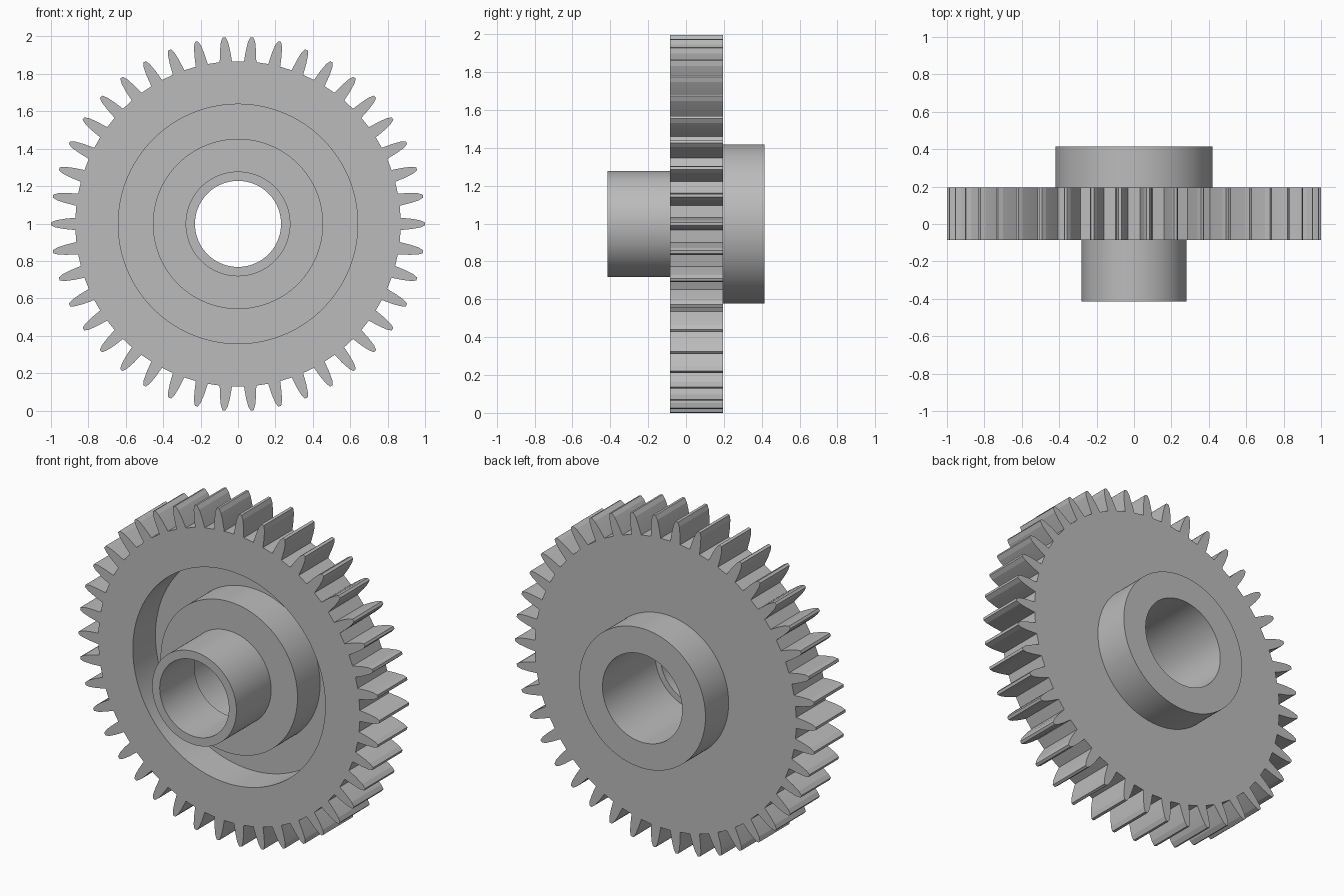
import bpy, bmesh, math

cube = bpy.data.objects.get("Cube")
if cube:
    bpy.data.objects.remove(cube)

TEETH = 42
CENTRE_Z = 0.998
FRONT, BACK = -0.085, 0.195      # faces of the toothed disc
FLOOR = 0.13                     # bottom of the front recess
HUB_FRONT, HUB_BACK = -0.415, 0.415

# One tooth: (radius, half width) from root to tip, mirrored across its axis
flank = [(0.87, 0.033), (0.93, 0.027), (0.975, 0.019), (1.0, 0.008)]
tooth = [(r, -w / r) for r, w in flank] + [(r, w / r) for r, w in reversed(flank)]
outline = [(r, a + i * math.tau / TEETH) for i in range(TEETH) for r, a in tooth]
COUNT = len(outline)

# Cross-section from the bore outwards and back; None stands for the toothed outline
section = [
    (0.23, HUB_FRONT), (0.28, HUB_FRONT), (0.28, FRONT),      # front hub
    (0.455, FRONT), (0.455, FLOOR),                           # raised boss
    (0.64, FLOOR), (0.64, FRONT),                             # recess
    (None, FRONT), (None, BACK),                              # teeth
    (0.42, BACK), (0.42, HUB_BACK),                           # back hub
    (0.265, HUB_BACK), (0.265, FRONT), (0.23, FRONT),         # stepped bore
]


def ring(bm, radius, y):
    """Add one ring of vertices around the gear axis."""
    verts = []
    for i, (r, a) in enumerate(outline):
        if radius is not None:
            r, a = radius, i * math.tau / COUNT + tooth[0][1]
        verts.append(bm.verts.new((r * math.cos(a), y, r * math.sin(a))))
    return verts


# Join neighbouring rings into one closed solid
bm = bmesh.new()
rings = [ring(bm, r, y) for r, y in section]
for a, b in zip(rings, rings[1:] + rings[:1]):
    for i in range(COUNT):
        j = (i + 1) % COUNT
        bm.faces.new((a[i], a[j], b[j], b[i]))
bmesh.ops.recalc_face_normals(bm, faces=bm.faces)
mesh = bpy.data.meshes.new("gear_wheel")
bm.to_mesh(mesh)
bm.free()

gear = bpy.data.objects.new("gear_wheel", mesh)
gear.location.z = CENTRE_Z
bpy.context.collection.objects.link(gear)

# Plain grey metal
grey = bpy.data.materials.new("light_grey")
colour = (0.5, 0.5, 0.5, 1)
grey.use_nodes = True
grey.diffuse_color = colour
grey.node_tree.nodes["Principled BSDF"].inputs["Base Color"].default_value = colour
mesh.materials.append(grey)

# Smooth cylinders, crisp edges
bpy.ops.object.select_all(action="DESELECT")
gear.select_set(True)
bpy.context.view_layer.objects.active = gear
bpy.ops.object.shade_smooth_by_angle(angle=math.radians(5))
